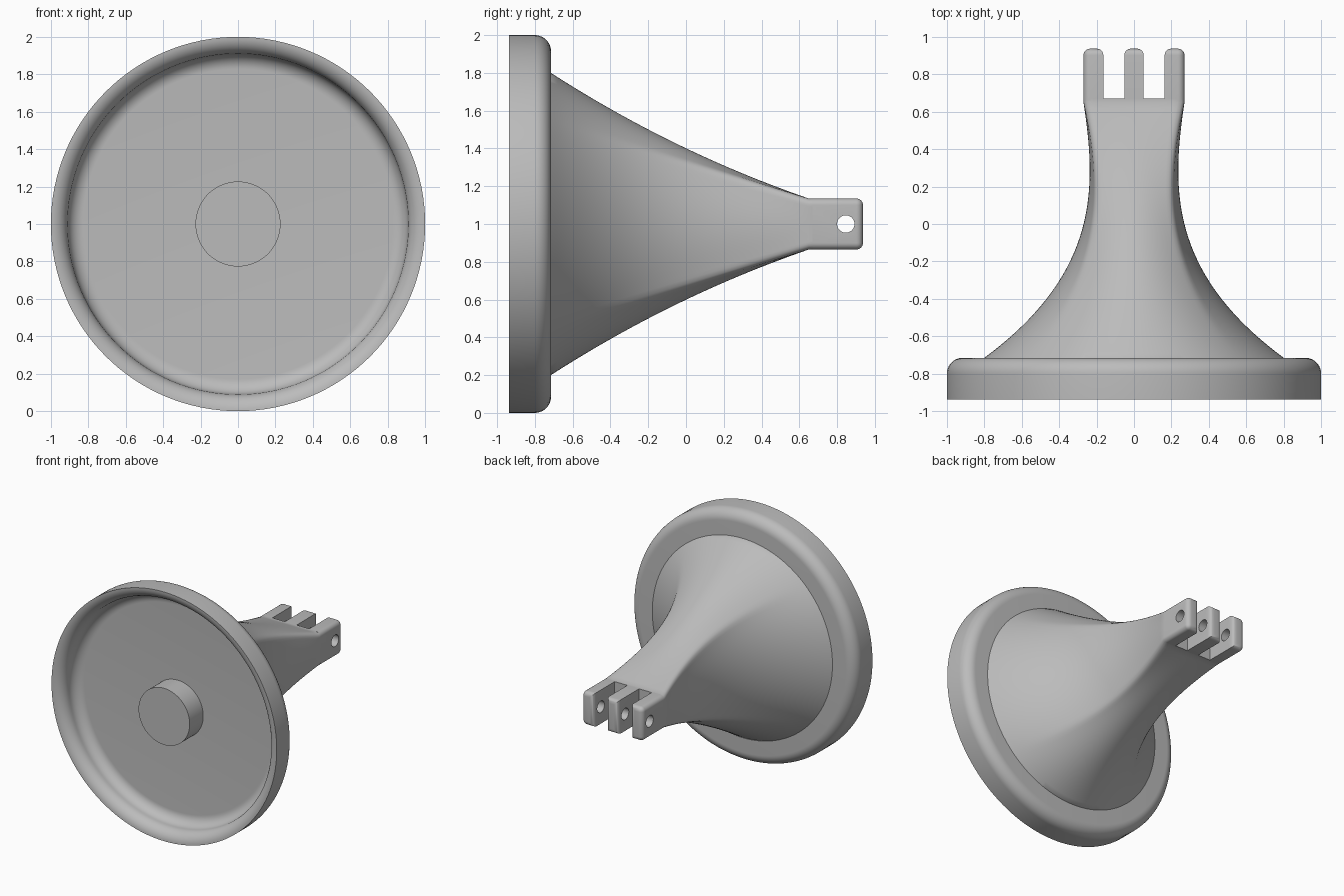
import bpy, bmesh, math
from mathutils import Matrix, Vector

default = bpy.data.objects.get("Cube")
if default:
    bpy.data.objects.remove(default, do_unlink=True)

grey = bpy.data.materials.new("plain grey")
grey.use_nodes = True
grey.diffuse_color = (0.5, 0.5, 0.5, 1)
grey.node_tree.nodes["Principled BSDF"].inputs["Base Color"].default_value = grey.diffuse_color

FRONT, FLOOR, BACK, TIP = -0.937, -0.765, -0.715, 0.937
AXIS_Z = 1.0
SIDES = 128


def finish(name, bm, angle=35):
    """Turn a bmesh centred on the axis into a shaded object."""
    bmesh.ops.remove_doubles(bm, verts=bm.verts, dist=1e-5)
    bmesh.ops.recalc_face_normals(bm, faces=bm.faces)
    bmesh.ops.translate(bm, verts=bm.verts, vec=(0, 0, AXIS_Z))
    mesh = bpy.data.meshes.new(name)
    bm.to_mesh(mesh)
    bm.free()
    mesh.materials.append(grey)
    obj = bpy.data.objects.new(name, mesh)
    bpy.context.collection.objects.link(obj)
    bpy.ops.object.select_all(action="DESELECT")
    obj.select_set(True)
    bpy.context.view_layer.objects.active = obj
    bpy.ops.object.shade_smooth_by_angle(angle=math.radians(angle))
    return obj


def skin(name, rings):
    """Bridge rings of equal point count and cap both ends."""
    bm = bmesh.new()
    loops = [[bm.verts.new(p) for p in ring] for ring in rings]
    for a, b in zip(loops, loops[1:]):
        for i in range(len(a)):
            j = (i + 1) % len(a)
            bm.faces.new((a[i], a[j], b[j], b[i]))
    bm.faces.new(loops[0])
    bm.faces.new(loops[-1])
    return finish(name, bm)


def lathe(name, profile):
    """Revolve (radius, y) points around the y axis."""
    turns = [2 * math.pi * i / SIDES for i in range(SIDES)]
    return skin(name, [[(r * math.cos(t), y, r * math.sin(t)) for t in turns]
                       for r, y in profile])


def arc(r, y, radius, start, end, steps=10):
    angles = [math.radians(start + (end - start) * i / steps) for i in range(steps + 1)]
    return [(r + radius * math.cos(a), y + radius * math.sin(a)) for a in angles]


# Dished disc: flat floor, S-shaped rim, straight edge, rounded back
lip, cove, back_round = 0.09, 0.082, 0.085
lathe("dished_disc",
      arc(1 - lip - cove, FLOOR - cove, cove, 90, 0)
      + arc(1, FRONT + lip, lip, 180, 270)
      + arc(1 - back_round, BACK - back_round, back_round, 0, 90))

# Central peg, flush with the rim
lathe("centre_peg", [(0.227, FRONT), (0.227, FLOOR + 0.02)])

# Flared neck: round at the disc, rounded rectangle at the tip
HALF_W, HALF_H, CORNER = 0.27, 0.135, 0.035
NECK_END, SLOT_BASE = 0.65, 0.67


def bezier(p, u):
    v = 1 - u
    return p[0] * v**3 + 3 * p[1] * v * v * u + 3 * p[2] * v * u * u + p[3] * u**3


def section(w, h, squareness, y):
    points = []
    for i in range(SIDES):
        t = 2 * math.pi * (i + 0.5) / SIDES
        c, s = math.cos(t), math.sin(t)
        m = max(abs(c), abs(s))
        box = Vector((w * c / m, h * s / m))
        core = Vector((max(CORNER - w, min(w - CORNER, box.x)),
                       max(CORNER - h, min(h - CORNER, box.y))))
        rounded = core + (box - core).normalized() * CORNER
        p = Vector((w * c, h * s)).lerp(rounded, squareness)
        points.append((p.x, y, p.y))
    return points


rings = [section(0.8, 0.8, 0, BACK - 0.02)]
for i in range(41):
    u = i / 40
    rings.append(section(bezier((0.8, 0.185, 0.2, HALF_W), u),
                         bezier((0.8, 0.507, 0.292, HALF_H), u),
                         u**1.5, BACK + (NECK_END - BACK) * u))
rings.append(section(HALF_W, HALF_H, 1, SLOT_BASE))
skin("flared_neck", rings)

# Hinge prongs: rounded tips, outer long edges rounded, pin hole through each
bm = bmesh.new()
bmesh.ops.create_cone(bm, cap_ends=True, segments=48, radius1=0.046, radius2=0.046, depth=1,
                      matrix=Matrix.Translation((0, 0.846, 0)) @ Matrix.Rotation(math.pi / 2, 4, "Y"))
cutter = finish("pin_hole_cutter", bm)
cutter.hide_render = True

for name, x0, x1 in (("right_prong", -HALF_W, -0.164),
                     ("middle_prong", -0.052, 0.052),
                     ("left_prong", 0.164, HALF_W)):
    bm = bmesh.new()
    y0 = SLOT_BASE - 0.01
    size = (x1 - x0, TIP - y0, 2 * HALF_H)
    bmesh.ops.create_cube(bm, size=1, matrix=Matrix.Translation(((x0 + x1) / 2, (y0 + TIP) / 2, 0))
                          @ Matrix.Diagonal((*size, 1)))
    edges = [e for e in bm.edges
             if all(v.co.y > TIP - 0.01 for v in e.verts)
             or all(abs(v.co.x) > HALF_W - 0.01 and abs(v.co.z) > 0.1 for v in e.verts)
             and abs(e.verts[0].co.y - e.verts[1].co.y) > 0.1]
    bmesh.ops.bevel(bm, geom=edges, offset=CORNER, segments=6, profile=0.5, affect="EDGES")
    prong = finish(name, bm)
    hole = prong.modifiers.new("pin hole", "BOOLEAN")
    hole.operation = "DIFFERENCE"
    hole.solver = "EXACT"
    hole.object = cutter
    bpy.ops.object.modifier_move_to_index(modifier=hole.name, index=0)
    bpy.ops.object.modifier_apply(modifier=hole.name)
    bpy.ops.object.shade_smooth_by_angle(angle=math.radians(35))

bpy.data.objects.remove(cutter, do_unlink=True)
